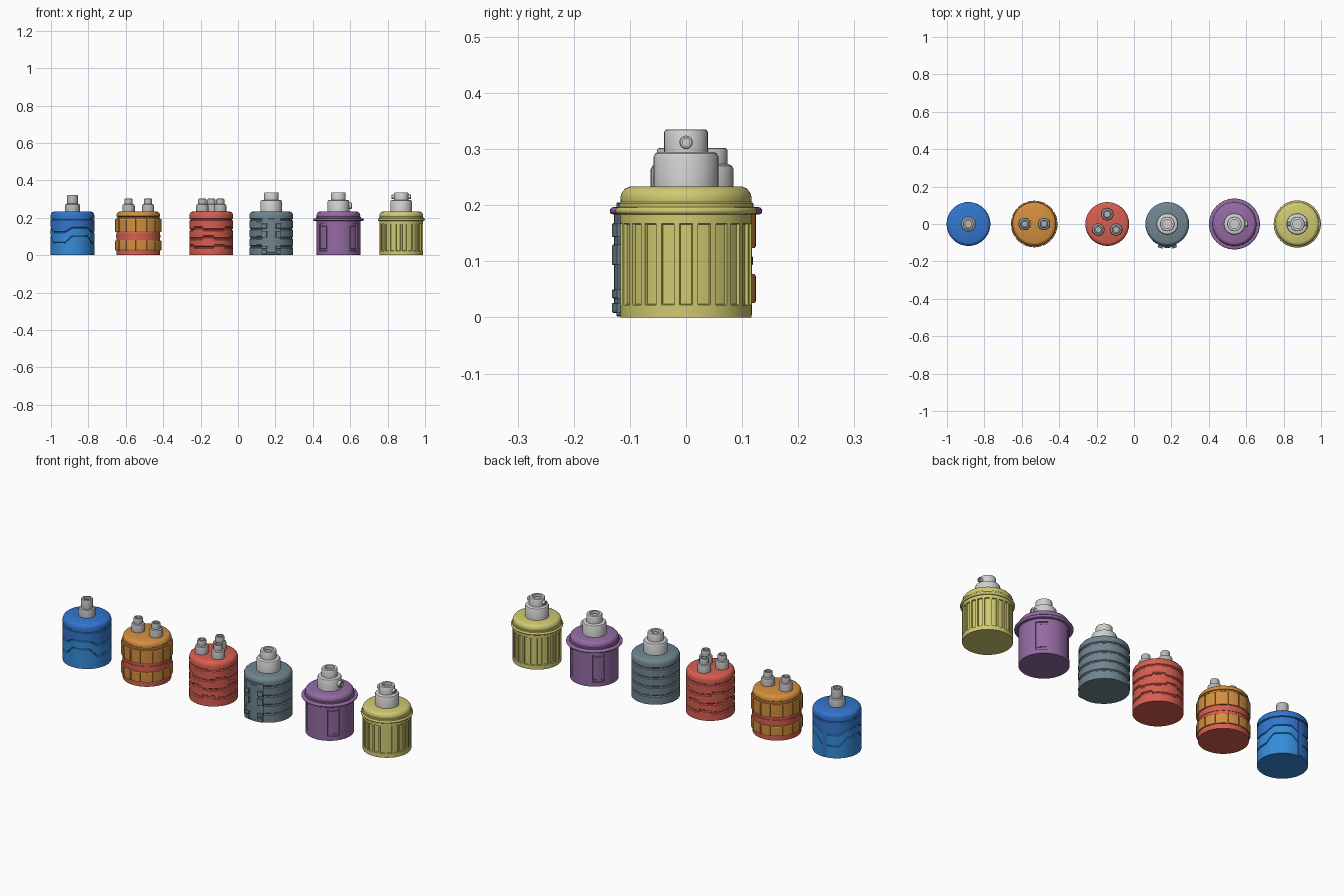
import bpy, bmesh, math
from mathutils import Matrix

if "Cube" in bpy.data.objects:
    bpy.data.objects.remove(bpy.data.objects["Cube"])

def mat(name, *rgb):
    m = bpy.data.materials.new(name)
    lin = [(c / 255 / 12.92 if c < 10 else ((c / 255 + .055) / 1.055) ** 2.4) for c in rgb]
    m.diffuse_color = (*lin, 1)
    m.use_nodes = True
    m.node_tree.nodes["Principled BSDF"].inputs["Base Color"].default_value = m.diffuse_color
    return m

BLUE = mat("blue", 50, 118, 208)
SKY = mat("light blue", 52, 140, 218)
ORANGE = mat("orange", 212, 143, 62)
RED = mat("red", 216, 94, 80)
SLATE = mat("slate", 112, 133, 143)
PURPLE = mat("purple", 148, 106, 163)
YELLOW = mat("yellow", 208, 202, 112)
LIGHT = mat("light grey", 208, 208, 208)
GREY = mat("mid grey", 182, 182, 182)

R = .117
def rad(d): return math.radians(d)
def uniform(n=72): return [2 * math.pi * i / n for i in range(n)]

def finish(bm, name, mats):
    bmesh.ops.remove_doubles(bm, verts=bm.verts, dist=1e-6)
    bmesh.ops.recalc_face_normals(bm, faces=bm.faces)
    me = bpy.data.meshes.new(name)
    bm.to_mesh(me)
    bm.free()
    for m in mats:
        me.materials.append(m)
    for p in me.polygons:
        p.use_smooth = True
    me.set_sharp_from_angle(angle=rad(32))
    ob = bpy.data.objects.new(name, me)
    bpy.context.collection.objects.link(ob)
    return ob

def lathe(name, x, y, prof, mats, thetas=None, pick=None):
    """Revolve a profile; prof may be a function of the angle. pick: row -> material."""
    thetas = thetas or uniform()
    bm = bmesh.new()
    cols = []
    for t in thetas:
        p = prof(t) if callable(prof) else prof
        cols.append([bm.verts.new((x + r * math.cos(t), y + r * math.sin(t), z)) for r, z in p])
    for i, a in enumerate(cols):
        b = cols[(i + 1) % len(cols)]
        for k in range(len(a) - 1):
            f = bm.faces.new((a[k], b[k], b[k + 1], a[k + 1]))
            f.material_index = pick(k) if pick else 0
    bmesh.ops.dissolve_degenerate(bm, dist=1e-6, edges=bm.edges)
    return finish(bm, name, mats)

def arc_plate(name, x, a0, a1, z0, z1, r0, r1, m):
    """Curved block hugging a can between two angles (degrees)."""
    bm = bmesh.new()
    n = max(2, int((a1 - a0) / 4))
    e = min(.0015, (z1 - z0) / 4)
    rows = []
    for i in range(n + 1):
        t = rad(a0 + (a1 - a0) * i / n)
        rows.append([bm.verts.new((x + r * math.cos(t), r * math.sin(t), z)) for r, z in
                     ((r0, z0), (r1 - e, z0), (r1, z0 + e), (r1, z1 - e), (r1 - e, z1), (r0, z1))])
    for a, b in zip(rows, rows[1:]):
        for k in range(6):
            j = (k + 1) % 6
            bm.faces.new((a[k], b[k], b[j], a[j]))
    bm.faces.new(rows[0])
    bm.faces.new(rows[-1])
    return finish(bm, name, [m])

def slot_angles(n, half, edge, off=0):
    """Angles around n evenly spaced recesses, and a test for being inside one."""
    step = 2 * math.pi / n
    ts, extra = [], max(2, int(72 / n))
    for i in range(n):
        c = i * step + off
        ts += [c - half - edge] + [c - half + 2 * half * k / extra for k in range(extra + 1)] + [c + half + edge]
        gap = step - 2 * (half + edge)
        ts += [c + half + edge + gap * k / extra for k in range(1, extra)]
    inside = lambda t: abs((t - off + step / 2) % step - step / 2) < half + edge / 2
    return ts, inside

def groove(z, w=.005, d=.005):
    return [(R, z - w), (R - d, z - w * .4), (R - d, z + w * .4), (R, z + w)]

CAP = [(R, .214), (R - .003, .223), (R - .009, .230), (R - .017, .233), (0, .233)]
BASE = [(0, 0), (R, 0)]

def nozzle(name, x, y, r0, r1, z1, z2, m):
    lathe(name, x, y, [(0, .228), (r0, .228), (r0, z1 - .009), (r0 - .003, z1 - .003), (r0 - .008, z1),
                       (r1, z1), (r1, z2 - .005), (r1 - .002, z2 - .001), (r1 - .005, z2), (r1 * .62, z2),
                       (r1 * .62, z2 - .015), (r1 * .3, z2 - .015), (r1 * .3, z2 - .008),
                       (0, z2 - .008)], [m], uniform(32))

def spout(name, x, z, sign, x0, x1, r):
    ob = lathe(name, 0, 0, [(0, x0), (r, x0), (r, x1 - .002), (r - .002, x1), (r * .55, x1),
                            (r * .55, x1 - .005), (0, x1 - .005)], [LIGHT], uniform(20))
    ob.data.transform(Matrix.Translation((x, 0, z)) @ Matrix.Rotation(sign * math.pi / 2, 4, 'Y'))

# --- blue can: stepped wave seams, lighter lower part, back seam strip
def wave(t):
    s = 3 * (t + rad(100))
    return max(-.02, min(.02, .04 * math.sin(s)))

def blue_profile(t):
    w = wave(t)
    return BASE + groove(.085 + w, .004) + groove(.135 + w * .6, .004) + groove(.193, .004) + CAP

XB = -.885
lathe("blue_can_body", XB, 0, blue_profile, [BLUE, SKY], uniform(96), lambda k: 1 if k < 8 else 0)
arc_plate("blue_can_back_strip", XB, 88, 102, .004, .188, .11, R + .001, BLUE)
nozzle("blue_can_nozzle", XB, 0, .04, .029, .275, .322, GREY)

# --- orange can: red core, two notched straps, twin nozzles
XO = -.533
lathe("orange_can_body", XO, 0, BASE + [(R, .122), (R, .123)] + groove(.203) + CAP, [ORANGE, RED], None,
      lambda k: 1 if k < 2 else 0)
ts, inside = slot_angles(14, rad(1.2), rad(.4), rad(8))
for nm, z0, z1 in (("lower", .026, .077), ("upper", .124, .192)):
    def strap(t, z0=z0, z1=z1):
        r = .1195 if inside(t) else .1245
        return [(.11, z0), (r - .002, z0), (r, z0 + .003), (r, z1 - .003), (r - .002, z1), (.11, z1)]
    lathe("orange_can_%s_strap" % nm, XO, 0, strap, [ORANGE], ts)
lathe("orange_can_middle_ring", XO, 0, [(.11, .092), (.119, .094), (.119, .108), (.11, .110)], [RED])
for i, dx in enumerate((-.052, .052)):
    nozzle("orange_can_nozzle_%d" % (i + 1), XO + dx, 0, .033, .022, .273, .302, GREY)

# --- red can: jagged grooves, three nozzles
XR = -.143
def red_profile(t):
    p = list(BASE)
    for i, z in enumerate((.042, .088, .136, .190)):
        jag = .010 if i < 3 and math.sin(4 * t + 2.1 * i) > .55 else 0
        p += groove(z + jag, .006)
    return p + CAP

lathe("red_can_body", XR, 0, red_profile, [RED], uniform(120))
for i, (dx, dy) in enumerate(((0, .052), (-.048, -.03), (.048, -.03))):
    nozzle("red_can_nozzle_%d" % (i + 1), XR + dx, dy, .033, .022, .273, .302, GREY)

# --- slate can: ringed body with a stepped block panel on the front
XS = .178
prof = list(BASE)
for z in (.045, .092, .140, .190):
    prof += groove(z, .006)
lathe("slate_can_body", XS, 0, prof + CAP, [SLATE])
arc_plate("slate_can_front_panel", XS, 246, 294, .002, .205, .108, .124, SLATE)
arc_plate("slate_can_centre_strip", XS, 262, 278, .012, .195, .12, .128, SLATE)
for i, (z0, z1) in enumerate(((.008, .026), (.034, .050), (.093, .130), (.143, .168))):
    for side, a0, a1 in (("left", 247, 259), ("right", 281, 293)):
        arc_plate("slate_can_%s_block_%d" % (side, i + 1), XS, a0, a1, z0, z1, .12, .134, SLATE)
for i, (z0, z1) in enumerate(((.055, .085), (.100, .132), (.150, .180))):
    arc_plate("slate_can_side_plate_%d" % (i + 1), XS, 228, 244, z0, z1, .11, .120, SLATE)
nozzle("slate_can_nozzle", XS, 0, .058, .039, .295, .335, LIGHT)

# --- lidded cans: recessed panels below a flared rim
def lidded(name, x, rim, m, n, half, off):
    ts, ins = slot_angles(n, half, rad(.5), off)
    def body(t):
        r = R - .006 if ins(t) else R
        return BASE + [(R, .022), (r, .0235), (r, .1655), (R, .167), (R, .19), (0, .19)]
    lathe(name + "_body", x, 0, body, [m], ts)
    mid = .19
    ring = [(rim - .006 + .006 * math.cos(a), mid + .0065 * math.sin(a))
            for a in (rad(d) for d in range(-90, 91, 30))]
    lathe(name + "_lid", x, 0, [(.11, .183)] + ring + [(R + .003, .197), (R + .003, .203),
          (R - .001, .206)] + CAP, [m])

XP, XY = .537, .873
lidded("purple_can", XP, .136, PURPLE, 4, rad(14), rad(45))
for i in range(4):
    c = 45 + 90 * i
    arc_plate("purple_can_door_%d" % (i + 1), XP, c - 11, c + 11, .034, .155, .105, R - .003, PURPLE)
nozzle("purple_can_nozzle", XP, 0, .058, .039, .295, .335, LIGHT)
spout("purple_can_spout", XP, .264, 1, .04, .072, .017)

lidded("yellow_can", XY, .126, YELLOW, 22, rad(5.2), 0)
nozzle("yellow_can_nozzle", XY, 0, .058, .039, .295, .335, LIGHT)
for nm, s in (("right", 1), ("left", -1)):
    spout("yellow_can_%s_spout" % nm, XY, .312, s, .03, .052, .012)
